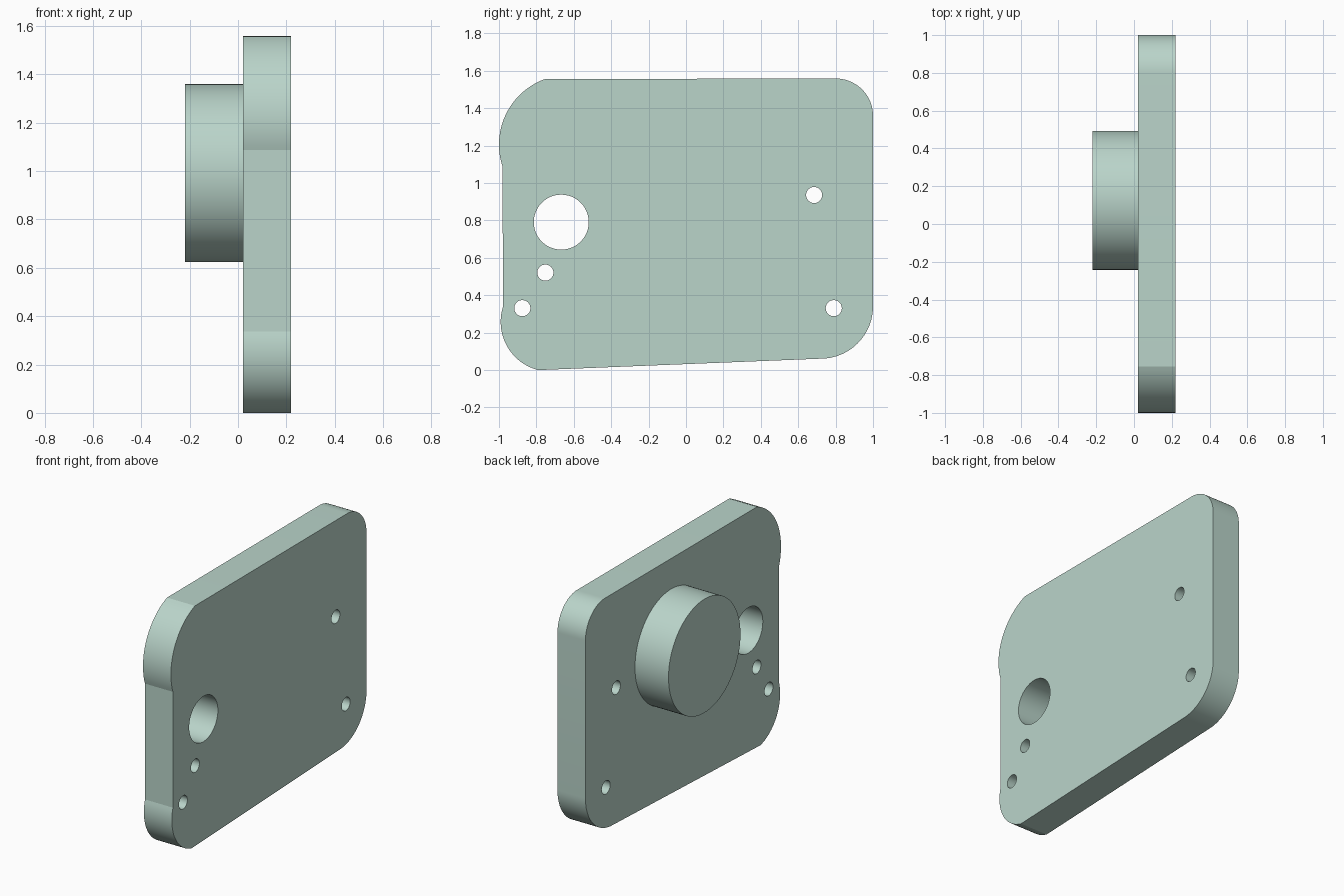
import bpy
import bmesh
from math import sin, cos, atan2, radians, pi
from mathutils import Matrix

cube = bpy.data.objects.get("Cube")
if cube:
    bpy.data.objects.remove(cube, do_unlink=True)

# Pale green for the whole model
COLOUR = (0.49, 0.66, 0.59, 1.0)
mat = bpy.data.materials.new("pale_green")
mat.use_nodes = True
mat.diffuse_color = COLOUR
bsdf = next(n for n in mat.node_tree.nodes if n.type == 'BSDF_PRINCIPLED')
bsdf.inputs["Base Color"].default_value = COLOUR


def arc(centre, radius, start, end, steps=24):
    """Points (y, z) on an arc between two angles in radians."""
    return [(centre[0] + radius * cos(start + (end - start) * i / steps),
             centre[1] + radius * sin(start + (end - start) * i / steps))
            for i in range(steps + 1)]


def angle(centre, point):
    return atan2(point[1] - centre[1], point[0] - centre[0]) % (2 * pi)


def corner(centre, radius, first, last):
    """Arc that runs counter-clockwise between two outline points."""
    a, b = angle(centre, first), angle(centre, last)
    return arc(centre, radius, a, b if b > a else b + 2 * pi)


def extrude_profile(name, loops, x_min, x_max):
    """Plate from closed (y, z) loops; inner loops become through holes."""
    curve = bpy.data.curves.new(name, 'CURVE')
    curve.dimensions = '2D'
    curve.fill_mode = 'BOTH'
    curve.extrude = (x_max - x_min) / 2
    for loop in loops:
        spline = curve.splines.new('POLY')
        spline.points.add(len(loop) - 1)
        for p, (y, z) in zip(spline.points, loop):
            p.co = (y, z, 0, 1)
        spline.use_cyclic_u = True
    temp = bpy.data.objects.new(name + "_curve", curve)
    bpy.context.collection.objects.link(temp)
    bpy.context.view_layer.update()
    mesh = bpy.data.meshes.new_from_object(
        temp.evaluated_get(bpy.context.evaluated_depsgraph_get()))
    bpy.data.objects.remove(temp, do_unlink=True)
    # Profile plane becomes the YZ plane, thickness runs along X
    mesh.transform(Matrix(((0, 0, 1, (x_min + x_max) / 2),
                           (1, 0, 0, 0), (0, 1, 0, 0), (0, 0, 0, 1))))
    bm = bmesh.new()
    bm.from_mesh(mesh)
    bmesh.ops.remove_doubles(bm, verts=bm.verts, dist=0.0001)
    bmesh.ops.recalc_face_normals(bm, faces=bm.faces)
    bm.to_mesh(mesh)
    bm.free()
    mesh.name = name
    obj = bpy.data.objects.new(name, mesh)
    bpy.context.collection.objects.link(obj)
    return obj


def finish(obj):
    obj.data.materials.clear()
    obj.data.materials.append(mat)
    bpy.ops.object.select_all(action='DESELECT')
    obj.select_set(True)
    bpy.context.view_layer.objects.active = obj
    bpy.ops.object.shade_smooth_by_angle(angle=radians(15))


# Plate outline with four different rounded corners
outline = (
    corner((0.72, 0.345), 0.28, (0.72, 0.065), (1.0, 0.345))
    + corner((0.80, 1.363), 0.2, (1.0, 1.363), (0.80, 1.563))
    + corner((-0.628, 1.21), 0.372, (-0.755, 1.563), (-0.98, 1.09))
    + corner((-0.725, 0.262), 0.266, (-0.98, 0.34), (-0.79, 0.003))
)

# Large opening and the four screw holes
holes = [((-0.667, 0.795), 0.147)]
holes += [(c, 0.043) for c in ((0.685, 0.94), (0.79, 0.335),
                               (-0.752, 0.525), (-0.875, 0.335))]
hole_loops = [arc(c, r, 0, 2 * pi, 48)[:-1] for c, r in holes]

plate = extrude_profile("plate", [outline] + hole_loops, 0.02, 0.22)
plate.data.transform(Matrix.Translation(
    (0, 0, -min(v.co.z for v in plate.data.vertices))))
finish(plate)

# Round boss on the right face of the plate
bpy.ops.mesh.primitive_cylinder_add(vertices=96, radius=0.368, depth=0.24,
                                    location=(-0.10, 0.125, 0.992),
                                    rotation=(0, pi / 2, 0))
boss = bpy.context.object
boss.name = "round_boss"
finish(boss)
